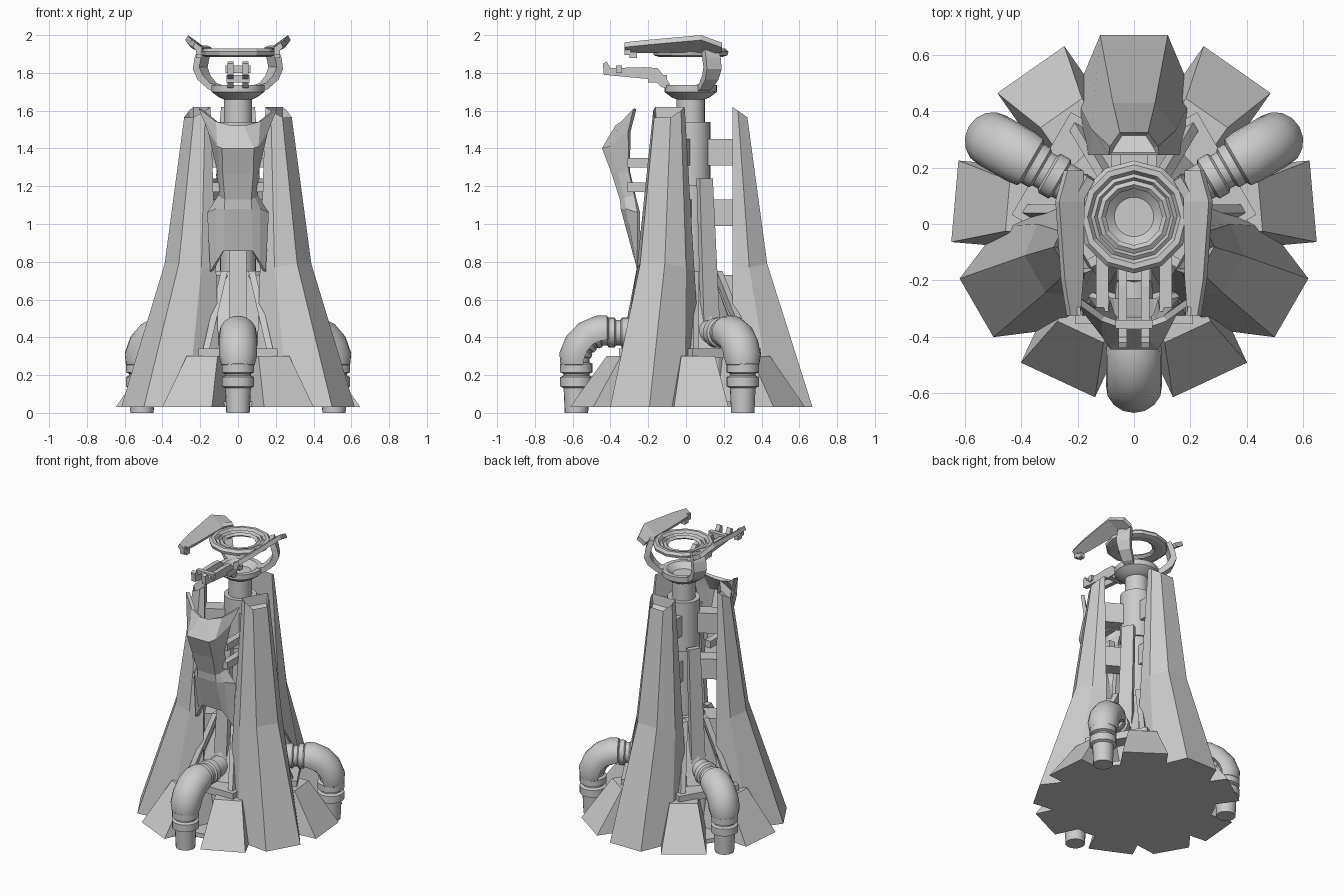
import bpy, bmesh
from math import sin, cos, pi, radians
from mathutils import Matrix, Vector

if "Cube" in bpy.data.objects:
    bpy.data.objects.remove(bpy.data.objects["Cube"])

CY = 0.025  # tower axis sits slightly behind the origin


def finish(name, bm, smooth=False):
    bmesh.ops.recalc_face_normals(bm, faces=bm.faces)
    me = bpy.data.meshes.new(name)
    bm.to_mesh(me)
    bm.free()
    ob = bpy.data.objects.new(name, me)
    bpy.context.collection.objects.link(ob)
    if smooth:
        bpy.ops.object.select_all(action='DESELECT')
        ob.select_set(True)
        bpy.context.view_layer.objects.active = ob
        bpy.ops.object.shade_smooth_by_angle(angle=radians(35))
    return ob


def polar(deg, cy=CY):
    """local x = outward, local y = sideways"""
    return Matrix.Translation((0, cy, 0)) @ Matrix.Rotation(radians(deg), 4, 'Z')


def loft(name, rings, mat=Matrix(), loop=False, smooth=False, pocket=0):
    bm = bmesh.new()
    vs = [[bm.verts.new(mat @ Vector(p)) for p in r] for r in rings]
    n = len(rings[0])
    pairs = list(zip(vs, vs[1:])) + ([(vs[-1], vs[0])] if loop else [])
    for a, b in pairs:
        for i in range(n):
            j = (i + 1) % n
            bm.faces.new((a[i], a[j], b[j], b[i]))
    if not loop:
        bm.faces.new(vs[0])
        top = bm.faces.new(vs[-1])
        if pocket:  # recessed opening in the last cap
            bm.normal_update()
            bmesh.ops.inset_region(bm, faces=[top], thickness=0.016)
            for v in top.verts:
                v.co.z -= pocket
    return finish(name, bm, smooth)


def box(name, x, y, z, mat=Matrix()):
    return loft(name, [[(x[0], y[0], k), (x[1], y[0], k), (x[1], y[1], k), (x[0], y[1], k)] for k in z], mat)


def lathe(name, prof, n, loop=False, smooth=True):
    return loft(name, [[(r * cos(2 * pi * i / n), r * sin(2 * pi * i / n), z) for i in range(n)]
                       for r, z in prof], polar(0), loop, smooth)


# base plate and inner core
lathe("base_plate", [(.5, .03), (.5, .06)], 24, smooth=False)
lathe("core_cone", [(.3, .04), (.29, .34), (.13, .75)], 12, smooth=False)
lathe("column", [(.08, .3), (.095, .7), (.095, 1.2), (.105, 1.2), (.105, 1.54), (.075, 1.54), (.075, 1.66),
                 (.1, 1.67), (.14, 1.7), (.14, 1.735), (.11, 1.735), (.07, 1.7)], 24)


# three big tapering pillars with recessed tops and braces to the column
def pillar_ring(z_out, z_side, z_in, outer, side, inner):
    half = [(outer[0], outer[1], z_out), (side[0], side[1], z_side), (inner[0], inner[1], z_in)]
    return half + [(r, -t, z) for r, t, z in reversed(half)]


for a in (90, 210, 330):
    m = polar(a)
    loft("pillar", [pillar_ring(.03, .03, .03, (.645, .12), (.43, .21), (.22, .2)),
                    pillar_ring(.79, .77, .75, (.405, .075), (.31, .15), (.22, .15)),
                    pillar_ring(1.565, 1.6, 1.62, (.3, .05), (.25, .085), (.22, .09))], m, pocket=.06)
    box("upper_brace", (.06, .23), (-.05, .05), (1.31, 1.45), m)
    box("lower_brace", (.06, .23), (-.05, .05), (.99, 1.13), m)
    box("foot_brace", (.06, .24), (-.08, .08), (.3, .73), m)


# ribbed pipe path: upright, elbow, then inward
def pipe_point(s):
    R, up, arc = .155, .27, .155 * pi / 2
    if s < up:
        return .587, s, 0
    if s < up + arc:
        t = (s - up) / R
        return .432 + R * cos(t), up + R * sin(t), t
    return .432 - (s - up - arc), up + R, pi / 2


def pipe_ring(s, rn, rt, angs):
    r, z, t = pipe_point(s)
    return [(r + rn * cos(a) * cos(t), rt * sin(a), z + rn * cos(a) * sin(t)) for a in angs]


full = [2 * pi * i / 20 for i in range(20)]
cover = [radians(-115 + 23 * i) for i in range(11)]
for a in (270, 30, 150):
    m = polar(a, .007)
    prof = [(0, .062)]
    for s0, s1, r in ((.14, .19, .086), (.215, .26, .086), (.31, .345, .075), (.375, .41, .075),
                      (.44, .475, .075), (.53, .56, .08), (.6, .64, .08)):
        prof += [(s0 - .008, .068), (s0, r), (s1, r), (s1 + .008, .068)]
    prof += [(.8, .065)]
    loft("ribbed_pipe", [pipe_ring(s, r, r, full) for s, r in prof], m, smooth=True)
    shell = [(.245, .07), (.255, .085), (.3, .095), (.36, .095), (.42, .095), (.48, .095), (.52, .09), (.53, .075)]
    loft("elbow_cover", [pipe_ring(s, r, r * 1.05, cover) for s, r in shell], m, smooth=True)
    # plates and ribs rising behind each pipe
    m = polar(a)
    box("pipe_shelf", (.15, .38), (-.21, .21), (.29, .34), m)
    loft("tall_fin", [[(r, -w, z), (r + .035, -w, z), (r + .035, w, z), (r, w, z)]
                      for r, w, z in ((.2, .05, .34), (.13, .04, 1.24))], m)
    for s in (-1, 1):
        loft("slanted_rib", [[(r, s * t, z), (r + .05, s * t, z), (r + .05, s * (t + .035), z),
                              (r, s * (t + .035), z)] for r, t, z in ((.3, .15, .34), (.13, .055, .75))], m)
    # pair of wedge blocks flanking each pipe
    for d in (-25, 25):
        loft("wedge_block", [[(.25, -w, z), (r, -w, z), (r, w, z), (.25, w, z)]
                             for r, w, z in ((.638, .145, .03), (.45, .09, .3))], polar(a + d))

# front shield: folded plate, mirrored half rows
rows = [((.03, -.365, 1.515), (.11, -.335, 1.54), (.2, -.27, 1.61)),
        ((.08, -.435, 1.4), (.1, -.4, 1.41), (.15, -.3, 1.49)),
        ((.075, -.385, 1.27), (.085, -.36, 1.27), (.1, -.3, 1.28)),
        ((.065, -.34, 1.13), (.08, -.32, 1.14), (.095, -.27, 1.15)),
        ((.07, -.335, 1.08), (.11, -.31, 1.08), (.155, -.25, 1.06)),
        ((.075, -.275, .86), (.11, -.26, .8), (.14, -.25, .75))]
bm = bmesh.new()
grid = [[bm.verts.new((-x, y, z)) for x, y, z in reversed(r)] + [bm.verts.new(p) for p in r] for r in rows]
for a, b in zip(grid, grid[1:]):
    for i in range(5):
        bm.faces.new((a[i], a[i + 1], b[i + 1], b[i]))
shield = finish("front_shield", bm)
sol = shield.modifiers.new("thickness", 'SOLIDIFY')
sol.thickness, sol.offset = .022, 0
for s in (-1, 1):
    for z in (1.17, 1.3):
        box("shield_bracket", sorted((s * .09, s * .135)), (-.31, -.08), (z, z + .05))

# ridged ring on top
lathe("top_ring", [(.1, 1.9), (.115, 1.915), (.13, 1.905), (.14, 1.92), (.153, 1.91), (.165, 1.928),
                   (.185, 1.928), (.2, 1.912), (.195, 1.893), (.17, 1.885), (.12, 1.885)], 12, loop=True, smooth=False)

# yoke arms holding the ring
for a in (30, 150):
    arm = [(.1, 1.69, .11, 1.735, .03), (.165, 1.715, .15, 1.745, .035), (.225, 1.765, .19, 1.785, .04),
           (.25, 1.82, .212, 1.83, .045), (.24, 1.88, .2, 1.88, .045), (.215, 1.945, .185, 1.935, .04)]
    loft("yoke_arm", [[(r0, -w, z0), (r0, w, z0), (r1, w, z1), (r1, -w, z1)] for r0, z0, r1, z1, w in arm], polar(a))

# long tilted claws on both sides, and the lowered front jaw
for s in (-1, 1):
    secs = [(-.325, .19, 1.93, .225, 1.962), (-.2, .18, 1.932, .245, 1.975), (.08, .175, 1.935, .265, 2.0),
            (.19, .18, 1.93, .235, 1.96)]
    loft("side_claw", [[(s * xi, y, zi), (s * xo, y, zo), (s * (xo + .014), y, zo - .026),
                        (s * (xi + .014), y, zi - .026)] for y, xi, zi, xo, zo in secs])
    box("claw_hook", sorted((s * .19, s * .222)), (-.325, -.295), (1.895, 1.94))
    box("claw_tooth", sorted((s * .19, s * .222)), (-.3, -.26), (1.88, 1.91))
    jaw = [(-.08, 1.715), (-.13, 1.725), (-.17, 1.765), (-.435, 1.79), (-.44, 1.85), (-.42, 1.86), (-.4, 1.825),
           (-.22, 1.83), (-.15, 1.825), (-.09, 1.75)]
    loft("jaw_prong", [[(s * x, y, z) for y, z in jaw] for x in (.025, .055)])
box("jaw_crossbar", (-.065, .065), (-.37, -.34), (1.8, 1.84))
box("jaw_hinge", (-.06, .06), (-.2, -.1), (1.75, 1.79))
